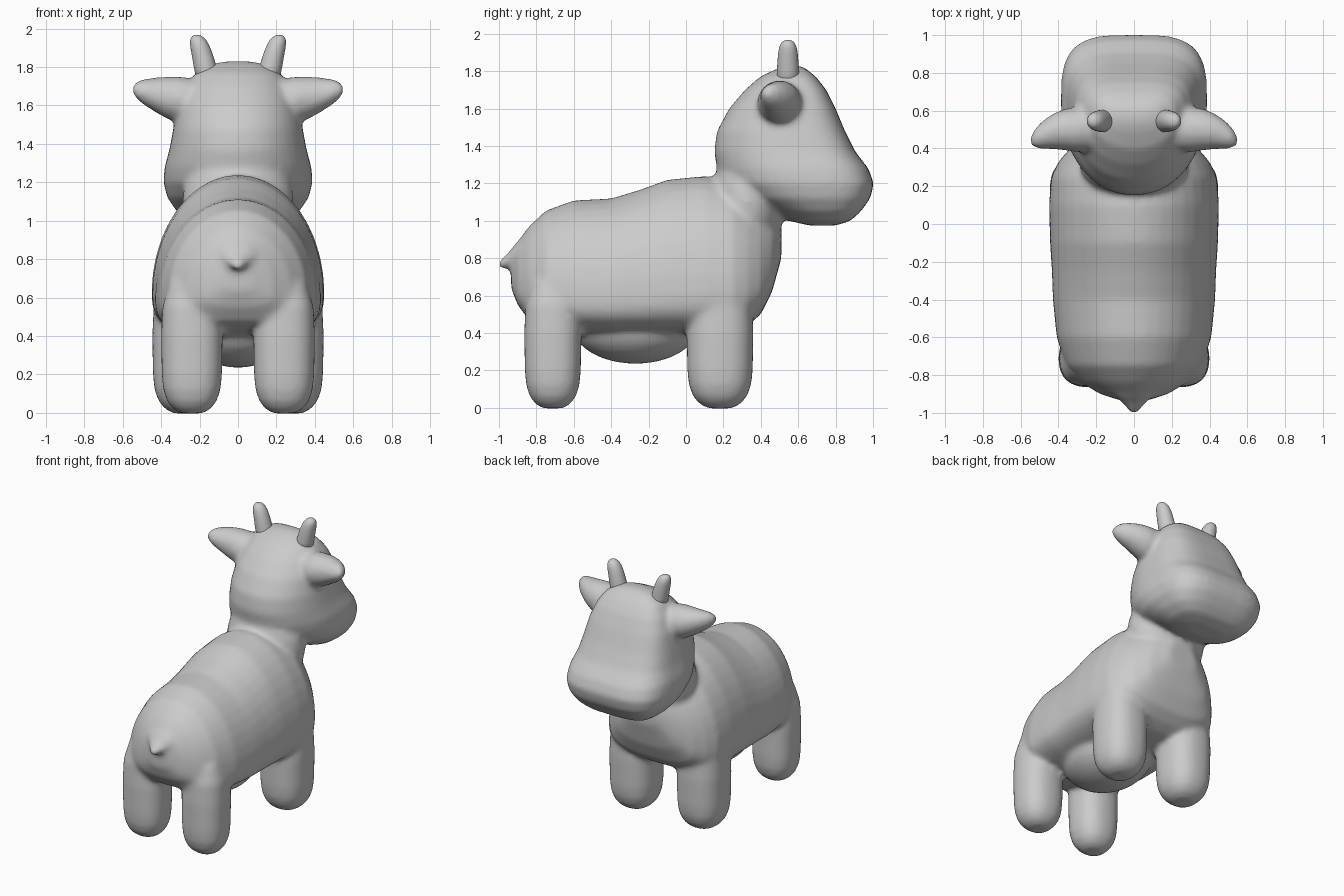
import bpy, bmesh
from math import cos, sin, pi
from mathutils import Vector

if "Cube" in bpy.data.objects:
    bpy.data.objects.remove(bpy.data.objects["Cube"])

X, Y, Z = Vector((1, 0, 0)), Vector((0, 1, 0)), Vector((0, 0, 1))


def ring(c, u, v, ru, up, down=None, n_up=2.0, n_down=2.0, seg=40):
    """Closed superellipse; the +v and -v halves may differ in size and squareness."""
    down = up if down is None else down
    pts = []
    for i in range(seg):
        a = 2 * pi * i / seg
        ca, sa = cos(a), sin(a)
        n, r = (n_up, up) if sa >= 0 else (n_down, down)
        pu = abs(ca) ** (2 / n) * (1 if ca >= 0 else -1)
        pv = abs(sa) ** (2 / n) * (1 if sa >= 0 else -1)
        pts.append(Vector(c) + u * (ru * pu) + v * (r * pv))
    return pts


def loft(bm, rings):
    """Skin a list of rings and cap both ends."""
    loops = [[bm.verts.new(p) for p in r] for r in rings]
    k = len(loops[0])
    for a, b in zip(loops, loops[1:]):
        for i in range(k):
            j = (i + 1) % k
            bm.faces.new((a[i], a[j], b[j], b[i]))
    bm.faces.new(loops[0])
    bm.faces.new(loops[-1])


def ellipsoid(bm, c, r):
    t = [-pi / 2 + pi * (i + 0.3) / 12.6 for i in range(13)]
    loft(bm, [ring((c[0], c[1], c[2] + r[2] * sin(a)), X, Y, r[0] * cos(a), r[1] * cos(a))
              for a in t])


def make_object(name, bm):
    bmesh.ops.recalc_face_normals(bm, faces=bm.faces)
    for f in bm.faces:
        f.smooth = True
    me = bpy.data.meshes.new(name)
    bm.to_mesh(me)
    bm.free()
    ob = bpy.data.objects.new(name, me)
    bpy.context.collection.objects.link(ob)
    return ob


bm = bmesh.new()

# trunk: y, top, bottom, half width
trunk = [(-.935, .82, .64, .07), (-.90, .89, .55, .18), (-.84, .97, .47, .28),
         (-.75, 1.055, .44, .36), (-.6, 1.11, .40, .41), (-.4, 1.12, .39, .43),
         (-.25, 1.165, .39, .435), (-.1, 1.22, .39, .445), (.1, 1.24, .39, .45),
         (.25, 1.21, .40, .44), (.33, 1.16, .44, .40), (.40, 1.11, .50, .34),
         (.46, 1.06, .62, .25), (.51, 1.0, .80, .11)]
rings = []
for y, top, bot, w in trunk:
    zm = bot + .27 * (top - bot)
    rings.append(ring((0, y, zm), X, Z, w, top - zm, zm - bot, 2.0, 2.8))
loft(bm, rings)

# belly and neck
ellipsoid(bm, (0, -.27, .44), (.28, .34, .205))
ellipsoid(bm, (0, .33, 1.1), (.29, .2, .3))

# head: z, back y, front y, half width
head = [(.975, .66, .80, .14), (1.0, .55, .88, .25), (1.05, .45, .935, .32),
        (1.12, .30, .985, .368), (1.2, .20, 1.005, .388), (1.28, .165, .975, .382),
        (1.37, .15, .905, .357), (1.48, .165, .85, .337), (1.6, .23, .80, .312),
        (1.7, .315, .75, .27), (1.77, .395, .695, .22), (1.815, .49, .64, .14),
        (1.83, .54, .60, .06)]
rings = []
for z, y0, y1, w in head:
    ym = y0 + .55 * (y1 - y0)
    rings.append(ring((0, ym, z), X, Y, w, y1 - ym, ym - y0, 3.4, 2.1))
loft(bm, rings)

# tail: y, z, half width, half height
tail = [(-.84, .85, .15, .10), (-.91, .82, .10, .06), (-.95, .79, .06, .04),
        (-.985, .77, .035, .028), (-1.005, .765, .022, .018)]
loft(bm, [ring((0, y, z), X, Z, rx, rz) for y, z, rx, rz in tail])

# legs: z, radius factor
leg = [(-.003, .35), (.02, .62), (.06, .82), (.12, .95), (.2, 1), (.4, 1.02), (.55, .98), (.68, .75)]
# ears: x, y, z, half depth, half height
ear = [(.18, .50, 1.63, .11, .10), (.30, .50, 1.63, .12, .12), (.37, .50, 1.64, .11, .11),
       (.43, .49, 1.655, .095, .09), (.49, .47, 1.67, .073, .068),
       (.53, .45, 1.68, .048, .045), (.548, .44, 1.685, .022, .022)]
for s in (-1, 1):
    for cx, cy, rx, ry in ((.24, -.712, .157, .15), (.275, .182, .168, .175)):
        loft(bm, [ring((s * cx, cy, z), X, Y, rx * k, ry * k, None, 2.4, 2.4) for z, k in leg])
    tilt_y, tilt_z = (Y + .35 * Z).normalized(), (Z - .35 * Y).normalized()
    loft(bm, [ring((s * x, y, z), tilt_y, tilt_z, ry, rz) for x, y, z, ry, rz in ear])

# fuse the parts into one soft skin
body = make_object("cow_body", bm)
rm = body.modifiers.new("fuse", 'REMESH')
rm.mode = 'VOXEL'
rm.voxel_size = .016
rm.use_smooth_shade = True
sm = body.modifiers.new("soften", 'SMOOTH')
sm.factor = .5
sm.iterations = 12

# horns: x, z, radius
horn = [(.155, 1.72, .064), (.17, 1.80, .06), (.187, 1.87, .056), (.203, 1.925, .05),
        (.211, 1.953, .037), (.215, 1.968, .016)]
for s, side in ((-1, "left"), (1, "right")):
    bm = bmesh.new()
    loft(bm, [ring((s * x, .545, z), X, Y, r, r, seg=20) for x, z, r in horn])
    ob = make_object("horn_" + side, bm)
    sub = ob.modifiers.new("round", 'SUBSURF')
    sub.levels = sub.render_levels = 1
